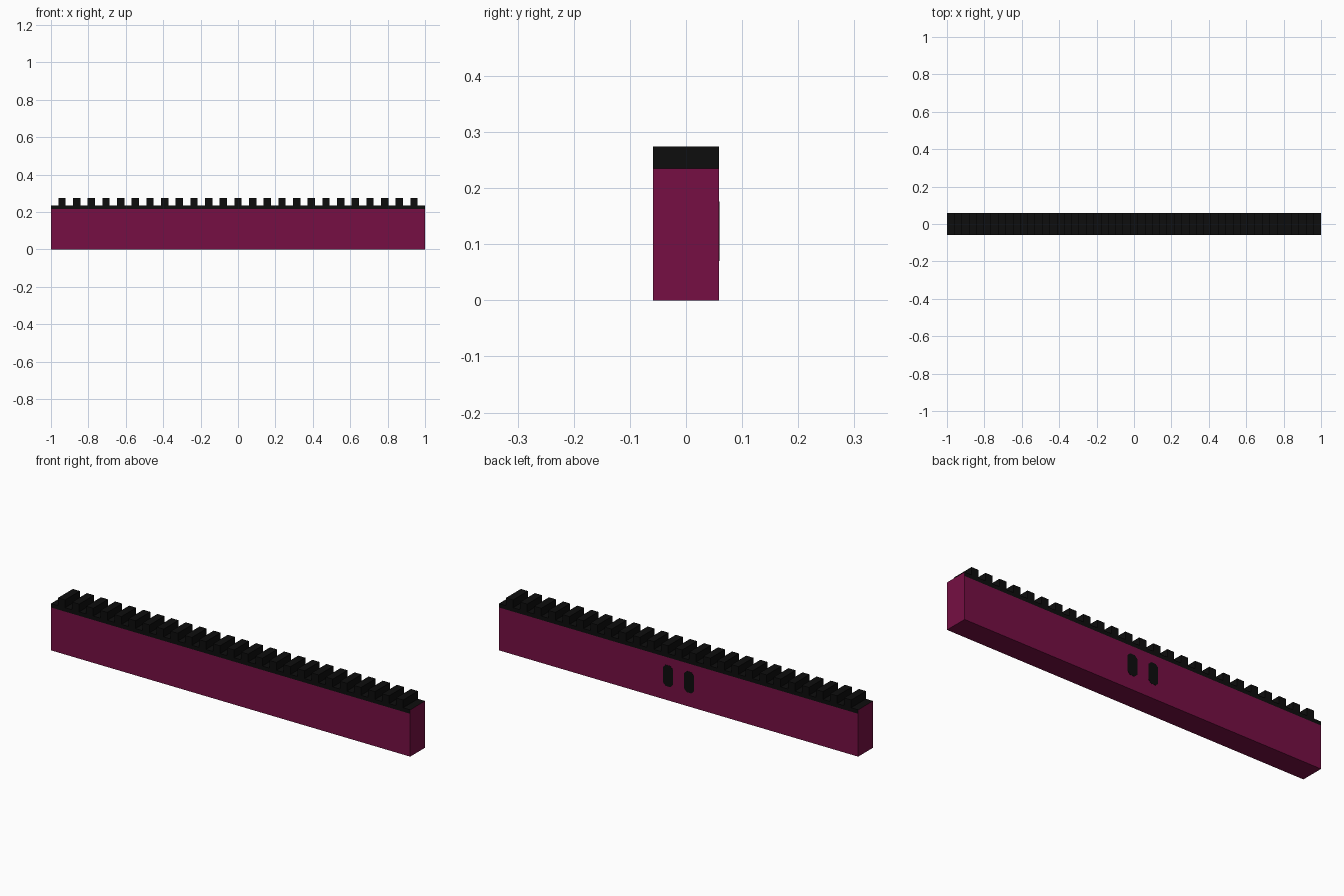
import bpy, bmesh

if "Cube" in bpy.data.objects:
    bpy.data.objects.remove(bpy.data.objects["Cube"])

U = 2 / 51            # module: tooth width = gap width
HALF_DEPTH = 1.5 * U
WALL_TOP = 6 * U
BAND_BOTTOM = 5.5 * U


def material(name, color):
    m = bpy.data.materials.new(name)
    m.diffuse_color = (*color, 1)
    m.use_nodes = True
    m.node_tree.nodes["Principled BSDF"].inputs["Base Color"].default_value = m.diffuse_color
    return m


plum = material("plum", (0.18, 0.0048, 0.057))
black = material("black", (0.004, 0.004, 0.004))


def finish(bm, name, *mats):
    bmesh.ops.recalc_face_normals(bm, faces=bm.faces)
    mesh = bpy.data.meshes.new(name)
    bm.to_mesh(mesh)
    bm.free()
    for m in mats:
        mesh.materials.append(m)
    obj = bpy.data.objects.new(name, mesh)
    bpy.context.collection.objects.link(obj)
    return obj


def add_box(bm, x0, x1, y0, y1, z0, z1):
    verts = bmesh.ops.create_cube(bm, size=1)["verts"]
    bmesh.ops.scale(bm, vec=(x1 - x0, y1 - y0, z1 - z0), verts=verts)
    bmesh.ops.translate(bm, vec=((x0 + x1) / 2, (y0 + y1) / 2, (z0 + z1) / 2), verts=verts)


# Long wall: black top and black band along the front and back, plain ends
bm = bmesh.new()
add_box(bm, -1, 1, -HALF_DEPTH, HALF_DEPTH, 0, WALL_TOP)
bmesh.ops.bisect_plane(bm, geom=bm.verts[:] + bm.edges[:] + bm.faces[:],
                       plane_co=(0, 0, BAND_BOTTOM), plane_no=(0, 0, 1))
bm.normal_update()
for f in bm.faces:
    above = f.calc_center_median().z > BAND_BOTTOM
    f.material_index = int(above and abs(f.normal.x) < 0.5)
finish(bm, "wall", plum, black)

# Row of 25 square teeth, open underneath where they meet the wall
bm = bmesh.new()
for i in range(25):
    x = -1 + U * (1 + 2 * i)
    add_box(bm, x, x + U, -HALF_DEPTH, HALF_DEPTH, WALL_TOP, 7 * U)
bm.normal_update()
bmesh.ops.delete(bm, geom=[f for f in bm.faces if f.normal.z < -0.5], context="FACES_ONLY")
finish(bm, "teeth", black)

# Two slots with clipped corners, on the back only
W, H, C = 0.027, 0.053, 0.014
outline = [(-W, H - C), (-W + C, H), (W - C, H), (W, H - C),
           (W, C - H), (W - C, -H), (C - W, -H), (-W, C - H)]
for side, label in ((-1, "left"), (1, "right")):
    bm = bmesh.new()
    face = bm.faces.new([bm.verts.new((side * 1.5 * U + x, HALF_DEPTH - 0.002, 0.123 + z))
                         for x, z in outline])
    ext = bmesh.ops.extrude_face_region(bm, geom=[face])["geom"]
    bmesh.ops.translate(bm, vec=(0, 0.003, 0),
                        verts=[g for g in ext if isinstance(g, bmesh.types.BMVert)])
    finish(bm, "back_slot_" + label, black)
